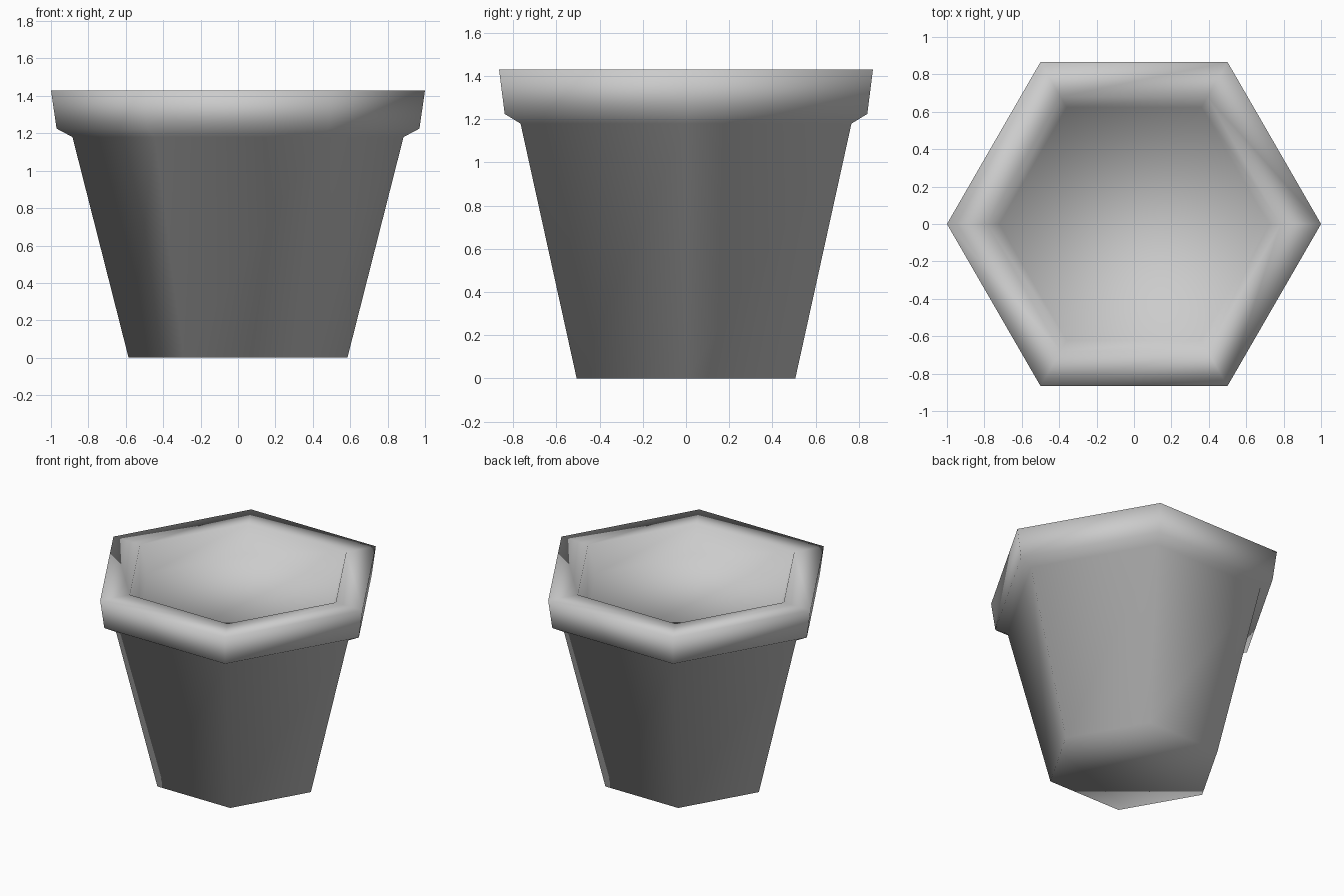
import bpy, bmesh
from math import cos, sin, tau

cube = bpy.data.objects.get("Cube")
if cube:
    bpy.data.objects.remove(cube, do_unlink=True)

# Single plain clay colour
clay = bpy.data.materials.new("grey_clay")
clay.use_nodes = True
colour = (0.6, 0.6, 0.6, 1)
clay.diffuse_color = colour
clay.node_tree.nodes["Principled BSDF"].inputs["Base Color"].default_value = colour

SIDES = 6

# Profile as (radius, height): base, wall, rim ledge, lip, inner wall, fill
profile = [(0.585, 0), (0.885, 1.18), (0.97, 1.225), (1.0, 1.43),
           (0.785, 1.43), (0.72, 1.24)]


def lathe(name, points, material):
    """Turn a profile into a capped, smooth-shaded solid with few sides."""
    bm = bmesh.new()
    rings = [[bm.verts.new((r * cos(tau * i / SIDES), r * sin(tau * i / SIDES), z))
              for i in range(SIDES)] for r, z in points]
    for low, high in zip(rings, rings[1:]):
        for i in range(SIDES):
            j = (i + 1) % SIDES
            bm.faces.new((low[i], low[j], high[j], high[i]))
    bm.faces.new(rings[0][::-1])
    bm.faces.new(rings[-1])
    for face in bm.faces:
        face.smooth = True
    mesh = bpy.data.meshes.new(name)
    bm.to_mesh(mesh)
    bm.free()
    mesh.materials.append(material)
    obj = bpy.data.objects.new(name, mesh)
    bpy.context.collection.objects.link(obj)
    return obj


# Hexagonal plant pot with a thick rim
lathe("plant_pot", profile, clay)
